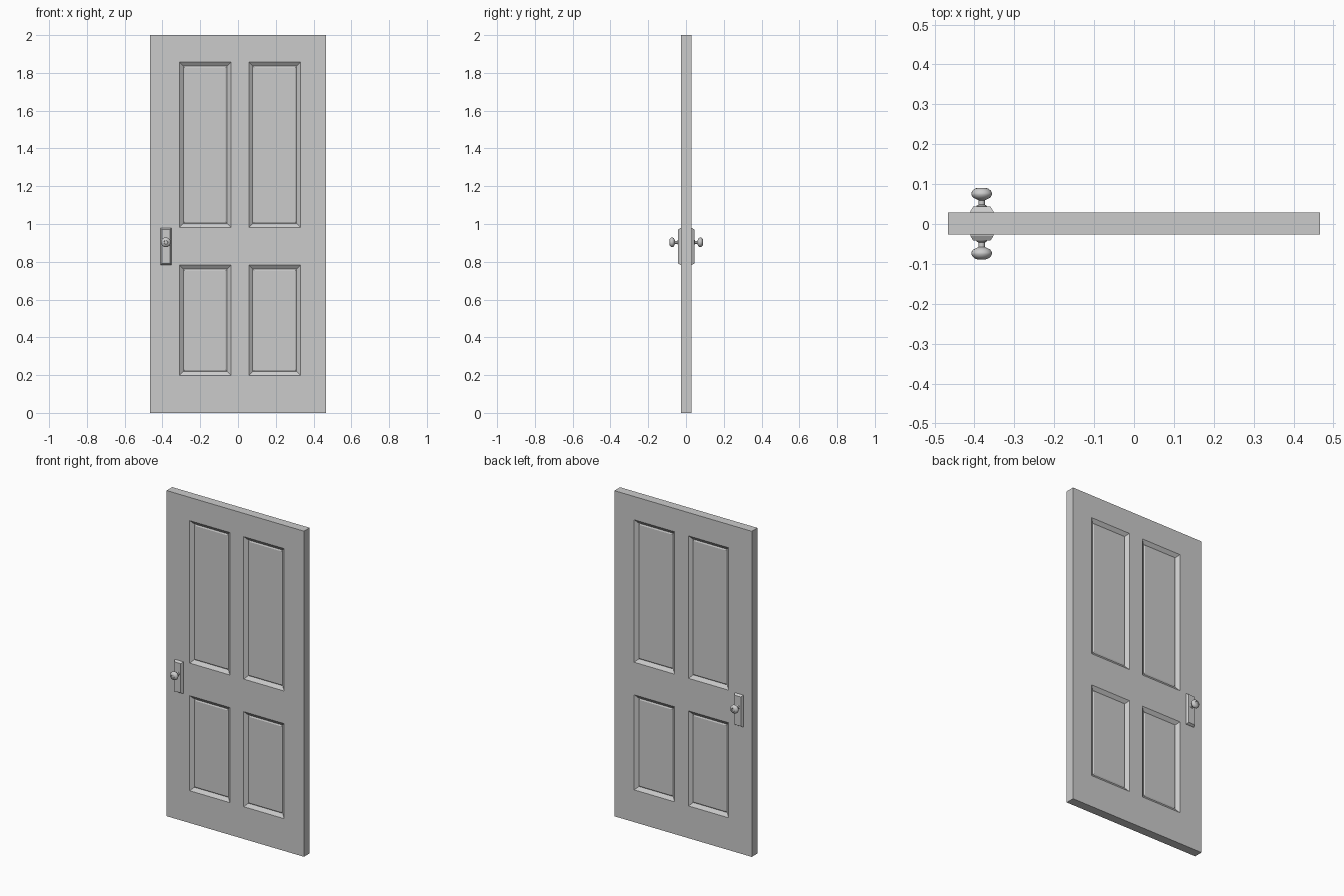
import bpy, bmesh, math
from mathutils import Matrix, Vector

if "Cube" in bpy.data.objects:
    bpy.data.objects.remove(bpy.data.objects["Cube"])

W, H = 0.467, 2.0                # half width, height
Y0, HALF = 0.001, 0.0275         # leaf centre and half thickness
PX = [(-0.31, -0.037), (0.057, 0.332)]
PZ = [(0.198, 0.782), (0.982, 1.857)]
MOULD = [(0, 0), (0.021, 0.016), (0.029, 0.012)]   # inset, depth


def finish(bm, name, smooth=False):
    bmesh.ops.remove_doubles(bm, verts=bm.verts, dist=1e-5)
    bmesh.ops.recalc_face_normals(bm, faces=bm.faces)
    me = bpy.data.meshes.new(name)
    bm.to_mesh(me)
    bm.free()
    ob = bpy.data.objects.new(name, me)
    bpy.context.collection.objects.link(ob)
    if smooth:
        bpy.context.view_layer.objects.active = ob
        ob.select_set(True)
        bpy.ops.object.shade_smooth_by_angle(angle=math.radians(35))
        ob.select_set(False)
    return ob


def quad(bm, pts):
    bm.faces.new([bm.verts.new(p) for p in pts])


def rect(x0, x1, z0, z1, y, i=0):
    return [(x0 + i, y, z0 + i), (x1 - i, y, z0 + i),
            (x1 - i, y, z1 - i), (x0 + i, y, z1 - i)]


def bridge(bm, a, b):
    for k in range(4):
        n = (k + 1) % 4
        quad(bm, [a[k], a[n], b[n], b[k]])


# Door leaf with four moulded panels on each face
bm = bmesh.new()
xs = [-W, *PX[0], *PX[1], W]
zs = [0, *PZ[0], *PZ[1], H]
for s in (-1, 1):
    for i in range(5):
        for j in range(5):
            cell = (xs[i], xs[i + 1], zs[j], zs[j + 1])
            if i % 2 and j % 2:
                rings = [rect(*cell, Y0 + s * (HALF - d), t) for t, d in MOULD]
                for a, b in zip(rings, rings[1:]):
                    bridge(bm, a, b)
                quad(bm, rings[-1])
            else:
                quad(bm, rect(*cell, Y0 + s * HALF))
# Edges of the leaf
yf, yb = Y0 - HALF, Y0 + HALF
for a, b in zip(xs, xs[1:]):
    for z in (0, H):
        quad(bm, [(a, yf, z), (b, yf, z), (b, yb, z), (a, yb, z)])
for a, b in zip(zs, zs[1:]):
    for x in (-W, W):
        quad(bm, [(x, yf, a), (x, yf, b), (x, yb, b), (x, yb, a)])
finish(bm, "door_leaf")

# Knob profile: radius, distance from the leaf face
KNOB = [(0.013, 0.014), (0.013, 0.017), (0.008, 0.020), (0.008, 0.031),
        (0.014, 0.034), (0.022, 0.038), (0.026, 0.045), (0.026, 0.049),
        (0.023, 0.055), (0.017, 0.060), (0.011, 0.062), (0.009, 0.060),
        (0, 0.060)]
KX, KZ = -0.382, 0.903
PLATE = (-0.411, -0.352, 0.783, 0.979)

for s, side in ((-1, "front"), (1, "back")):
    face = Y0 + s * HALF
    # Backplate with bevelled rim
    bm = bmesh.new()
    rings = [rect(*PLATE, face + s * d, t)
             for t, d in ((0, -0.002), (0.001, 0.004), (0.008, 0.0155))]
    for a, b in zip(rings, rings[1:]):
        bridge(bm, a, b)
    quad(bm, rings[0])
    quad(bm, rings[-1])
    finish(bm, side + "_backplate")

    # Turned knob and neck
    bm = bmesh.new()
    vs = [bm.verts.new((KX + r, face + s * d, KZ)) for r, d in KNOB]
    es = [bm.edges.new(p) for p in zip(vs, vs[1:])]
    bmesh.ops.spin(bm, geom=vs + es, cent=(KX, 0, KZ), axis=(0, 1, 0),
                   angle=math.tau, steps=24, use_duplicate=False)
    finish(bm, side + "_knob", smooth=True)
